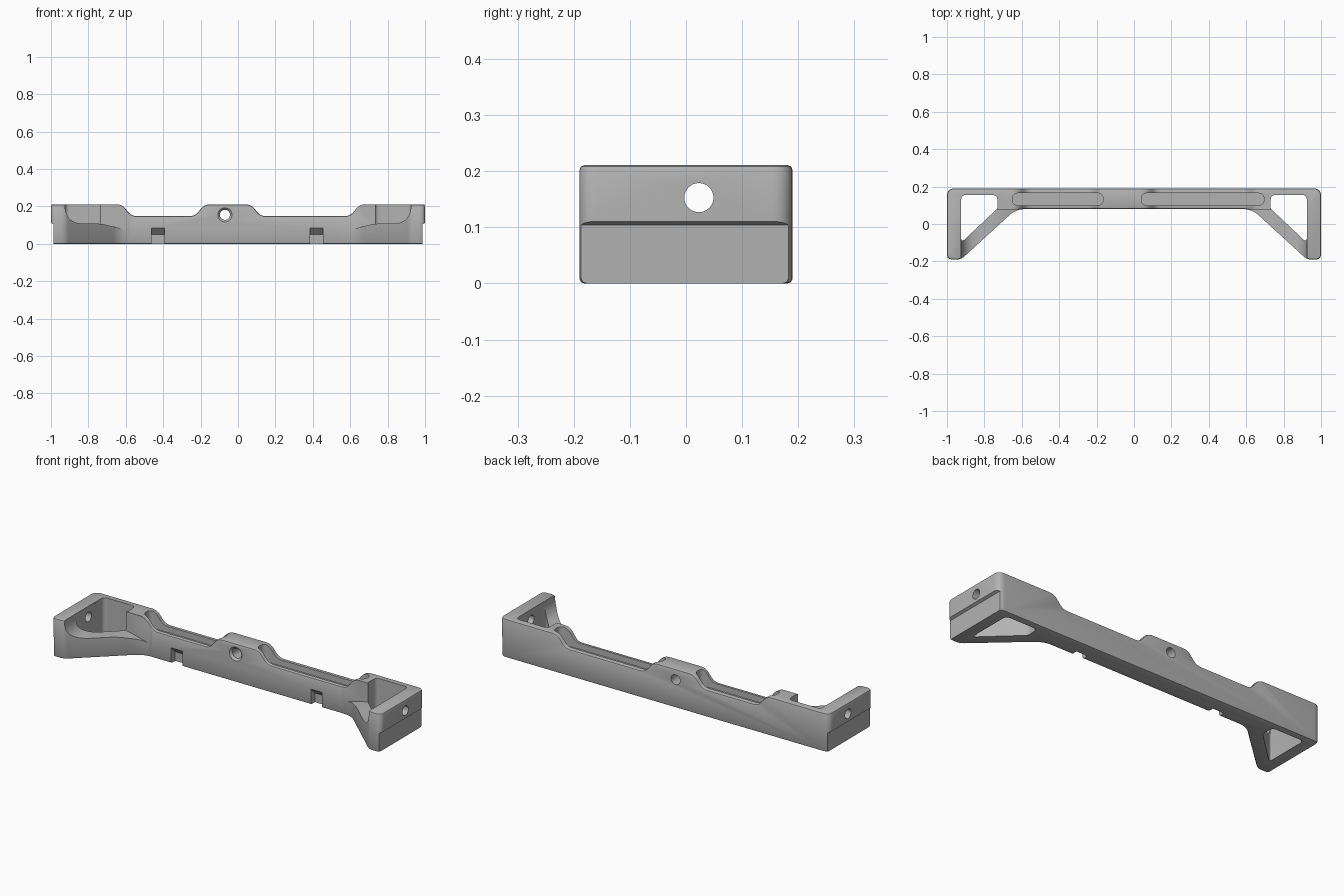
import bpy, bmesh, math
from mathutils import Vector

cube = bpy.data.objects.get("Cube")
if cube:
    bpy.data.objects.remove(cube, do_unlink=True)

metal = bpy.data.materials.new("satin_grey")
metal.use_nodes = True
grey = (0.45, 0.45, 0.45, 1)
metal.diffuse_color = grey
metal.node_tree.nodes["Principled BSDF"].inputs["Base Color"].default_value = grey


def rounded(corners, steps=6):
    """Round each (a, b, tangent length) corner of a closed outline."""
    out = []
    for i, (a, b, d) in enumerate(corners):
        p = Vector((a, b))
        if d == 0:
            out.append(p)
            continue
        before = Vector(corners[i - 1][:2]) - p
        after = Vector(corners[(i + 1) % len(corners)][:2]) - p
        s, e = p + before.normalized() * d, p + after.normalized() * d
        for k in range(steps + 1):
            t = k / steps
            out.append(s * (1 - t) ** 2 + p * 2 * t * (1 - t) + e * t * t)
    return out


def prism(name, outline, axis, lo, hi):
    place = {"x": lambda p, h: (h, p[0], p[1]),
             "y": lambda p, h: (p[0], h, p[1]),
             "z": lambda p, h: (p[0], p[1], h)}[axis]
    bm = bmesh.new()
    rings = [[bm.verts.new(place(p, h)) for p in outline] for h in (lo, hi)]
    bm.faces.new(rings[0])
    bm.faces.new(rings[1])
    for i in range(len(outline)):
        bm.faces.new((rings[0][i - 1], rings[0][i], rings[1][i], rings[1][i - 1]))
    bmesh.ops.recalc_face_normals(bm, faces=bm.faces)
    return add_object(name, bm)


def cone(name, centre, r_low, r_high, depth, direction):
    bm = bmesh.new()
    bmesh.ops.create_cone(bm, cap_ends=True, segments=32, radius1=r_low,
                          radius2=r_high, depth=depth)
    turn = Vector(direction).to_track_quat("Z", "Y")
    for v in bm.verts:
        v.co = turn @ v.co + Vector(centre)
    return add_object(name, bm)


def add_object(name, bm):
    mesh = bpy.data.meshes.new(name)
    bm.to_mesh(mesh)
    bm.free()
    obj = bpy.data.objects.new(name, mesh)
    bpy.context.collection.objects.link(obj)
    return obj


def mirror(corners, side):
    return [(side * c[0], *c[1:]) for c in corners]


cutters = []


def cut(cutter):
    mod = body.modifiers.new(cutter.name, "BOOLEAN")
    mod.operation = "DIFFERENCE"
    mod.solver = "EXACT"
    mod.object = cutter
    cutter.hide_render = True
    cutters.append(cutter)


# Footprint: long bar with a braced arm at each end
half = [(0.63, 0.08, 0.05), (0.925, -0.19, 0.025), (1, -0.19, 0.03), (1, 0.19, 0.04)]
footprint = half + mirror(half, -1)[::-1]
body = prism("mounting_bracket", rounded(footprint), "z", 0, 0.3)

# Stepped top edge with a raised boss near the middle
top, low = 0.211, 0.148
skyline = [(-1.2, 0.5, 0), (-1.2, top, 0),
           (-0.62, top, 0.03), (-0.57, low, 0.03),
           (-0.23, low, 0.03), (-0.18, top, 0.03),
           (0.07, top, 0.03), (0.12, low, 0.03),
           (0.60, low, 0.03), (0.65, top, 0.03),
           (1.2, top, 0), (1.2, 0.5, 0)]
cut(prism("skyline_cutter", rounded(skyline), "y", -0.5, 0.5))

# Broken edges along top and bottom
bevel = body.modifiers.new("edge_break", "BEVEL")
bevel.width = 0.009
bevel.segments = 2
bevel.limit_method = "ANGLE"
bevel.angle_limit = math.radians(50)
bevel.use_clamp_overlap = False

for side in (1, -1):
    # Triangular opening inside the arm
    pocket = [(0.924, 0.155, 0.025), (0.732, 0.155, 0.025),
              (0.728, 0.085, 0.015), (0.924, -0.1, 0.025)]
    cut(prism("pocket_cutter", rounded(mirror(pocket, side)), "z", -0.1, 0.5))
    # Scoop that lowers the diagonal brace
    scoop = [(0.925, 0.5, 0), (0.925, 0.108, 0.1), (0.73, 0.108, 0.03),
             (0.5, 0.05, 0), (0.5, 0.5, 0)]
    cut(prism("scoop_cutter", rounded(mirror(scoop, side), 10), "y", -0.5, 0.0785))
    # Recessed lower half of the end face
    step = [(0.986, -0.1, 0), (0.986, 0.104, 0), (1.05, 0.135, 0), (1.05, -0.1, 0)]
    cut(prism("step_cutter", rounded(mirror(step, side)), "y", -0.5, 0.5))
    # Cross hole through the end
    cut(cone("end_hole_cutter", (side, 0.023, 0.153), 0.026, 0.026, 0.24, (1, 0, 0)))

# Long grooves in the top
for x0, x1 in ((-0.65, -0.165), (0.04, 0.695)):
    y0, y1, r = 0.1, 0.165, 0.032
    groove = [(x0, y0, r), (x1, y0, r), (x1, y1, r), (x0, y1, r)]
    cut(prism("groove_cutter", rounded(groove), "z", 0.115, 0.5))

# Notches under the front edge, with sloping roofs
for x in (-0.428, 0.42):
    notch = [(0.05, -0.05), (0.115, -0.05), (0.115, 0.05), (0.08, 0.085), (0.05, 0.085)]
    cut(prism("notch_cutter", notch, "x", x - 0.034, x + 0.034))

# Countersunk hole through the boss
cut(cone("boss_hole_cutter", (-0.07, 0.13, 0.155), 0.027, 0.027, 0.4, (0, 1, 0)))
cut(cone("countersink_cutter", (-0.07, 0.08, 0.155), 0.05, 0.026, 0.024, (0, 1, 0)))

# Bake the cuts, drop the cutters and finish the surface
graph = bpy.context.evaluated_depsgraph_get()
baked = bpy.data.meshes.new_from_object(body.evaluated_get(graph))
body.modifiers.clear()
body.data = baked
for cutter in cutters:
    bpy.data.objects.remove(cutter, do_unlink=True)
baked.materials.clear()
baked.materials.append(metal)
for face in baked.polygons:
    face.material_index = 0

bpy.ops.object.select_all(action="DESELECT")
body.select_set(True)
bpy.context.view_layer.objects.active = body
bpy.ops.object.shade_smooth_by_angle(angle=math.radians(30))
